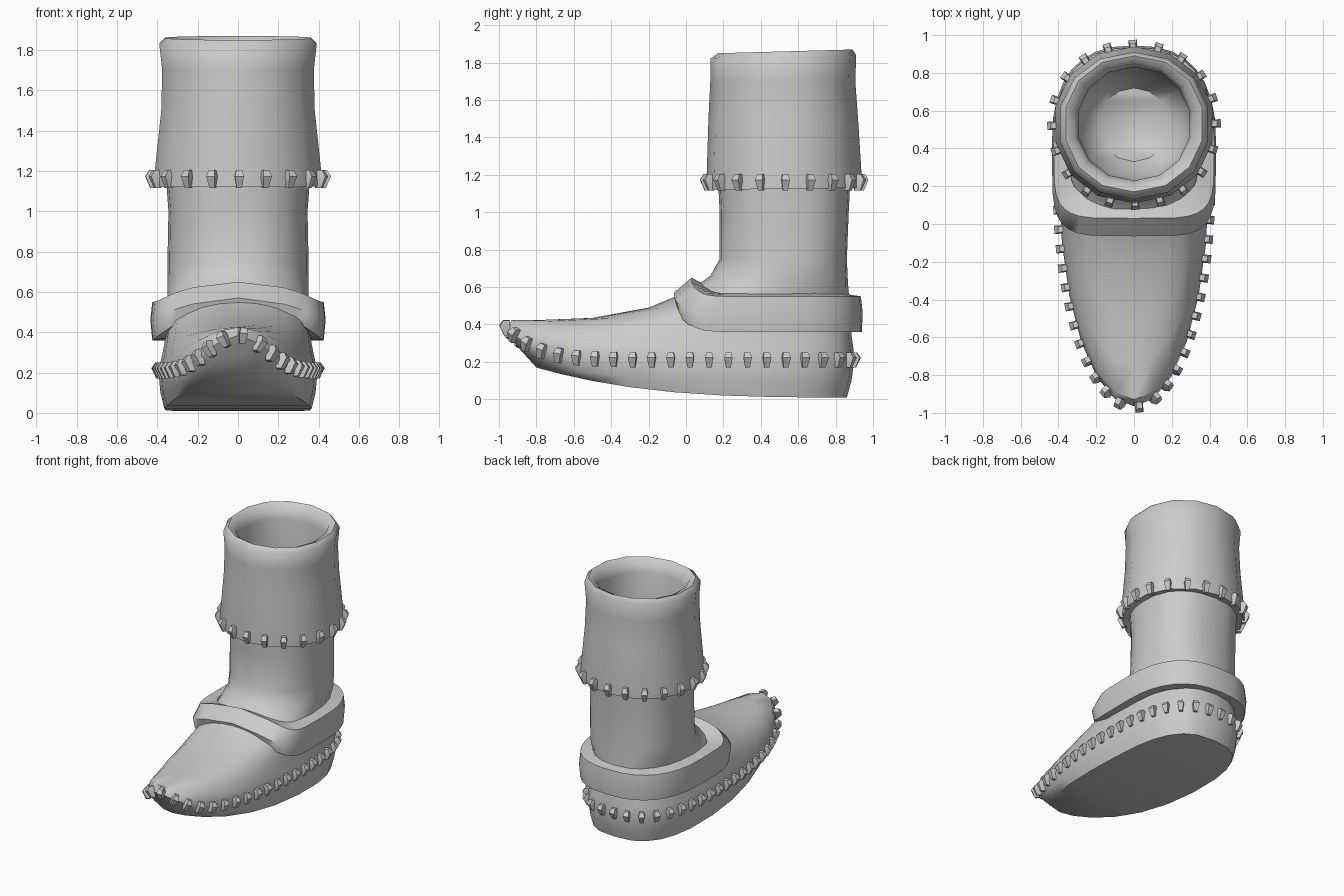
import bpy
import math
from mathutils import Vector, Matrix

cube = bpy.data.objects.get("Cube")
if cube:
    bpy.data.objects.remove(cube)

grey = bpy.data.materials.new("plain grey")
grey.use_nodes = True
grey.diffuse_color = (0.6, 0.6, 0.6, 1)
bsdf = grey.node_tree.nodes["Principled BSDF"]
bsdf.inputs["Base Color"].default_value = (0.6, 0.6, 0.6, 1)
bsdf.inputs["Roughness"].default_value = 0.8


def make_object(name, verts, faces, angle):
    mesh = bpy.data.meshes.new(name)
    mesh.from_pydata(verts, [], faces)
    mesh.materials.append(grey)
    obj = bpy.data.objects.new(name, mesh)
    bpy.context.collection.objects.link(obj)
    bpy.ops.object.select_all(action='DESELECT')
    obj.select_set(True)
    bpy.context.view_layer.objects.active = obj
    bpy.ops.object.shade_smooth_by_angle(angle=math.radians(angle))
    return obj


def ring(count, front, back, width, mid, z_back, z_front, power=1, nf=2.0, nb=2.4):
    """Egg-shaped loop, starting at the front; height eases from back to front."""
    points = []
    for i in range(count):
        t = 2 * math.pi * i / count
        s, c = math.sin(t), math.cos(t)
        n = nf if c > 0 else nb
        reach = mid - front if c > 0 else back - mid
        x = width * math.copysign(abs(s) ** (2 / n), s)
        y = mid - reach * math.copysign(abs(c) ** (2 / n), c)
        f = max(0, (back - y) / (back - front))
        points.append(Vector((x, y, z_back + (z_front - z_back) * f ** power)))
    return points


def cap(start, count, flip):
    """Close a loop with strips running from side to side."""
    faces = []
    for i in range(count // 2):
        strip = [i, i + 1, count - i - 1, (count - i) % count]
        strip = [start + k for k in dict.fromkeys(strip)]
        faces.append(strip[::-1] if flip else strip)
    return faces


def loft(name, rings, angle, cap_start=False, cap_end=False):
    count = len(rings[0])
    verts = [p for r in rings for p in r]
    faces = []
    for k in range(len(rings) - 1):
        a, b = k * count, (k + 1) * count
        for i in range(count):
            j = (i + 1) % count
            faces.append((a + i, a + j, b + j, b + i))
    if cap_start:
        faces += cap(0, count, True)
    if cap_end:
        faces += cap(len(verts) - count, count, False)
    return make_object(name, verts, faces, angle)


# Foot and shaft: loops climbing from the sole over the instep to the leg
SEAM = (-0.965, 0.9, 0.395, 0.2, 0.21, 0.385, 12)
HEEL = 2.8
foot = [
    ring(24, -0.8, 0.86, 0.365, 0.2, 0.01, 0.17, 3, nb=HEEL),
    ring(24, -0.9, 0.885, 0.385, 0.2, 0.1, 0.28, 6, nb=HEEL),
    ring(24, *SEAM, nb=HEEL),
    ring(24, -0.93, 0.895, 0.38, 0.2, 0.27, 0.425, 6, nb=HEEL),
    ring(24, -0.75, 0.885, 0.365, 0.2, 0.34, 0.425, 4, nb=HEEL),
    ring(24, -0.5, 0.88, 0.355, 0.25, 0.42, 0.435, 2),
    ring(24, -0.2, 0.875, 0.35, 0.3, 0.5, 0.49),
    ring(24, 0.02, 0.87, 0.35, 0.4, 0.57, 0.58),
    ring(24, 0.13, 0.865, 0.35, 0.5, 0.64, 0.66),
    ring(24, 0.18, 0.86, 0.35, 0.53, 0.75, 0.75, nf=2.3),
    ring(24, 0.18, 0.87, 0.345, 0.53, 1.0, 1.0, nf=2.3),
    ring(24, 0.17, 0.88, 0.36, 0.53, 1.2, 1.2, nf=2.3),
]
foot[0] = [Vector((p.x, p.y, max(p.z, 0.0))) for p in foot[0]]
loft("foot_and_shaft", foot, 50, cap_start=True)

# Ankle strap: thick band round the heel that arches over the instep
def strap_ring(front, back, width, z, lift):
    points = ring(32, front, back, width, 0.42, z, z, nf=5, nb=2.5)
    for p in points:
        near_front = min(1, max(0, (0.2 - p.y) / 0.15))
        p.z += lift * near_front * (1 - (p.x / width) ** 2)
    return points


loft("ankle_strap", [
    strap_ring(0.08, 0.86, 0.35, 0.37, 0.16),
    strap_ring(-0.05, 0.94, 0.425, 0.36, 0.17),
    strap_ring(-0.065, 0.945, 0.435, 0.46, 0.11),
    strap_ring(0.03, 0.935, 0.425, 0.55, 0.1),
    strap_ring(0.14, 0.84, 0.34, 0.565, 0.06),
], 55)

# Turned-down cuff: outer wall, rolled rim and inner lining
cuff_profile = [  # front, back, half width, height at back, height at front
    (0.17, 0.88, 0.355, 1.14, 1.14),
    (0.11, 0.94, 0.425, 1.13, 1.12),
    (0.11, 0.94, 0.425, 1.18, 1.18),
    (0.12, 0.92, 0.39, 1.5, 1.5),
    (0.13, 0.905, 0.385, 1.7, 1.7),
    (0.13, 0.91, 0.4, 1.84, 1.82),
    (0.17, 0.89, 0.37, 1.87, 1.85),
    (0.2, 0.85, 0.32, 1.85, 1.83),
    (0.23, 0.83, 0.3, 1.76, 1.76),
    (0.22, 0.84, 0.315, 1.2, 1.2),
    (0.22, 0.83, 0.315, 0.7, 0.7),
    (0.25, 0.8, 0.29, 0.35, 0.35),
    (0.33, 0.72, 0.18, 0.22, 0.22),
]
loft("cuff", [ring(14, f, b, w, 0.53, zb, zf, nf=2.1, nb=2.1)
              for f, b, w, zb, zf in cuff_profile], 55, cap_end=True)


# Stitches: small tapered pegs spaced evenly along a loop
def stitches(name, path, count, height):
    lengths = [(path[i] - path[i - 1]).length for i in range(len(path))]
    step = sum(lengths) / count
    verts, faces = [], []
    travelled, target = 0, step / 2
    for i, length in enumerate(lengths):
        a, b = path[i - 1], path[i]
        while target <= travelled + length:
            spot = a.lerp(b, (target - travelled) / length)
            along = (b - a).normalized()
            out = along.cross(Vector((0, 0, 1))).normalized()
            up = out.cross(along)
            frame = Matrix((along, out, up)).transposed()
            base = len(verts)
            # wide middle, pinched ends sunk into the leather
            for z, half, near, far in ((-1, 0.013, -0.02, 0.01),
                                       (0.3, 0.022, -0.02, 0.035),
                                       (1, 0.015, -0.02, 0.015)):
                for x, y in ((-half, far), (half, far), (half, near), (-half, near)):
                    verts.append(spot + frame @ Vector((x, y, z * height)))
            for k in (0, 4):
                for j in range(4):
                    n = (j + 1) % 4
                    faces.append([base + k + q for q in (j, j + 4, n + 4, n)])
            faces += [[base + q for q in (0, 1, 2, 3)],
                      [base + q for q in (11, 10, 9, 8)]]
            target += step
        travelled += length
    return make_object(name, verts, faces, 40)


stitches("sole_stitches", ring(96, *SEAM, nb=HEEL), 44, 0.04)
stitches("cuff_stitches", ring(48, 0.11, 0.94, 0.425, 0.53, 1.16, 1.16, nf=2.1, nb=2.1), 20, 0.045)
